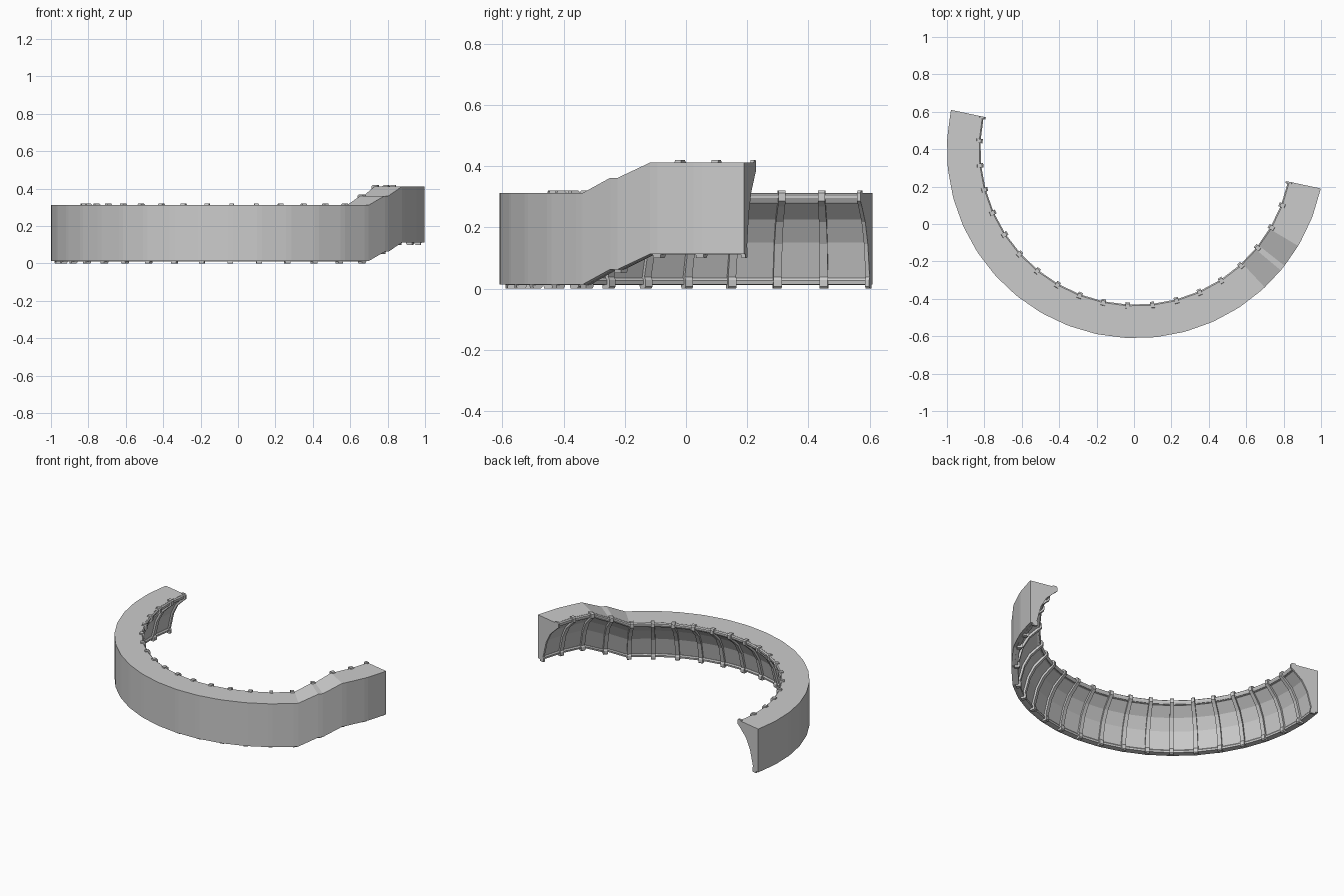
import bpy, bmesh, math

if "Cube" in bpy.data.objects:
    bpy.data.objects.remove(bpy.data.objects["Cube"])

CX, CY = 0.01, 0.40          # centre of the half ring
START, STEP, BAYS = 168.0, 9.0, 20
HALF = 0.8                   # half width of a rib in degrees


def lift(a):
    """Height offset of the ramp near the right end."""
    keys = [(313, 0), (320.1, 0.05), (321.9, 0.05), (329.2, 0.1)]
    if a <= keys[0][0]:
        return 0.0
    for (a0, z0), (a1, z1) in zip(keys, keys[1:]):
        if a <= a1:
            return z0 + (z1 - z0) * (a - a0) / (a1 - a0)
    return 0.1


def sweep(bm, section, angles):
    """Sweep a closed (radius, z) section around the ring and cap both ends."""
    rings = []
    for a in angles:
        t = math.radians(a)
        rings.append([bm.verts.new((CX + r * math.cos(t), CY + r * math.sin(t), z + lift(a)))
                      for r, z in section])
    n = len(section)
    for p, q in zip(rings, rings[1:]):
        for i in range(n):
            j = (i + 1) % n
            bm.faces.new((p[i], p[j], q[j], q[i]))
    bm.faces.new(rings[0])
    bm.faces.new(rings[-1])


def finish(bm, name):
    bmesh.ops.recalc_face_normals(bm, faces=bm.faces)
    mesh = bpy.data.meshes.new(name)
    bm.to_mesh(mesh)
    bm.free()
    bpy.context.collection.objects.link(bpy.data.objects.new(name, mesh))


END = START + STEP * BAYS
ribs = [START + STEP * k for k in range(BAYS + 1)]
spans = [(max(START, a - HALF), min(END, a + HALF)) for a in ribs]

# Main cove: flat top and outer wall, concave inner face
cove = [(0.852, 0.278), (0.908, 0.225), (0.948, 0.15), (0.977, 0.035)]
body = [(1.01, 0.013), (1.01, 0.312), (0.842, 0.312), (0.842, 0.28)] + cove + [(0.98, 0.013)]
angles = sorted({a for s in spans for a in s} | {313, 320.1, 321.9, 329.2})
bm = bmesh.new()
sweep(bm, body, angles)
finish(bm, "cove_body")

# Mouldings along the upper and lower inner edges
bm = bmesh.new()
sweep(bm, [(0.85, 0.311), (0.838, 0.311), (0.831, 0.305), (0.831, 0.296),
           (0.838, 0.283), (0.85, 0.283)], angles)
sweep(bm, [(0.99, 0.034), (0.974, 0.034), (0.968, 0.026), (0.970, 0.014), (0.99, 0.011)], angles)
finish(bm, "edge_mouldings")

# Ribs that wrap the inner face from top edge to bottom edge
rib = [(0.852, 0.320), (0.828, 0.320), (0.820, 0.312), (0.820, 0.286), (0.842, 0.268),
       (0.896, 0.217), (0.935, 0.146), (0.963, 0.038), (0.957, 0.028), (0.957, 0.006),
       (0.963, 0.0), (0.99, 0.0), (0.995, 0.036), (0.962, 0.155), (0.920, 0.233), (0.860, 0.285)]
bm = bmesh.new()
for a0, a1 in spans:
    sweep(bm, rib, [a0, a1])
finish(bm, "ribs")
